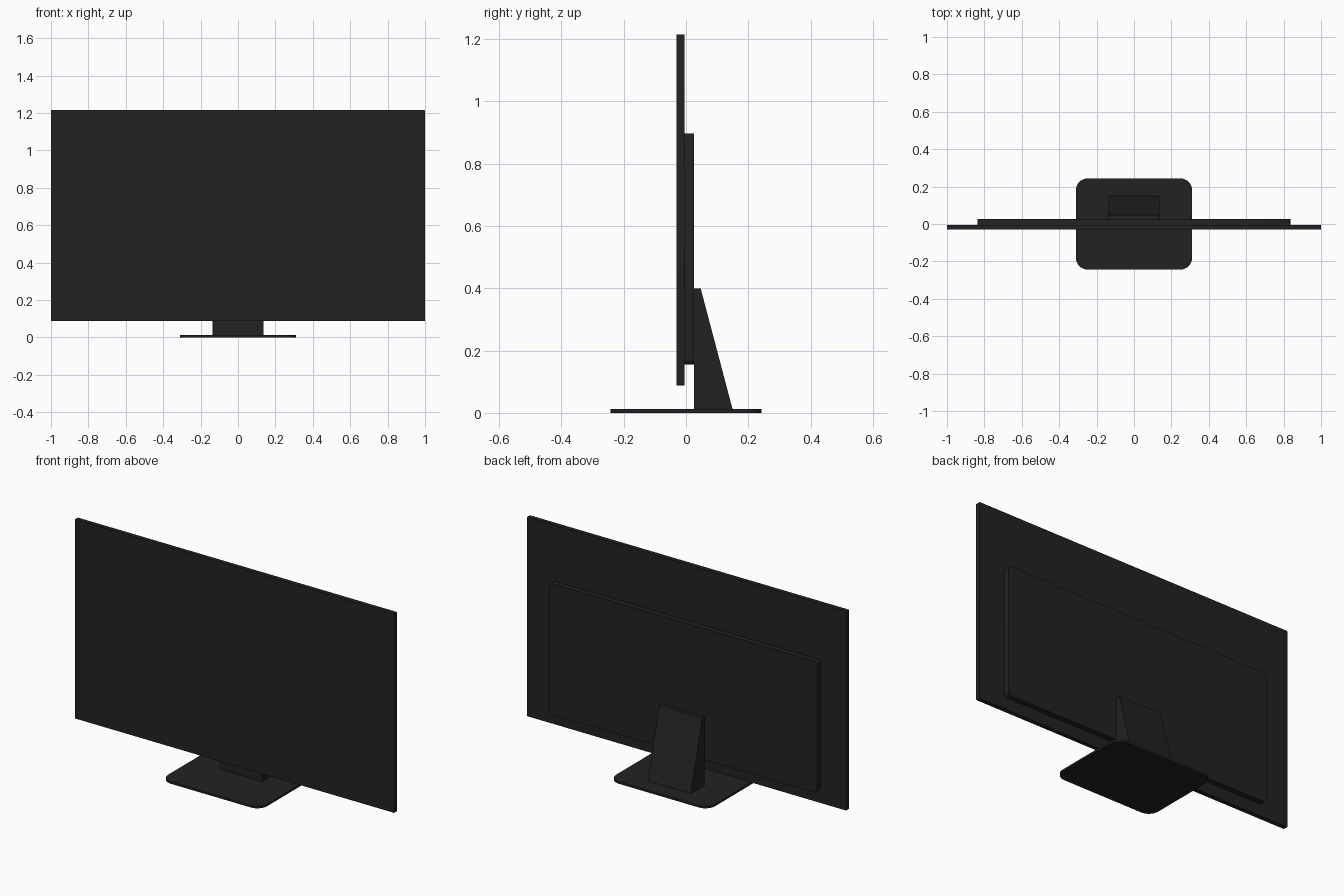
import bpy
import bmesh
from mathutils import Vector

cube = bpy.data.objects.get("Cube")
if cube:
    bpy.data.objects.remove(cube, do_unlink=True)


def make_material(name, colour):
    mat = bpy.data.materials.new(name)
    mat.use_nodes = True
    mat.diffuse_color = colour
    bsdf = mat.node_tree.nodes["Principled BSDF"]
    bsdf.inputs["Base Color"].default_value = colour
    bsdf.inputs["Roughness"].default_value = 0.6
    return mat


black = make_material("matte_black", (0.016, 0.016, 0.016, 1))


def add_prism(name, outline, offset, radius=0.0, segments=6):
    """Extrude a flat outline, round the edges along the extrusion, add it to the scene."""
    bm = bmesh.new()
    face = bm.faces.new([bm.verts.new(p) for p in outline])
    offset = Vector(offset)
    extruded = bmesh.ops.extrude_face_region(bm, geom=[face], use_keep_orig=True)
    moved = [v for v in extruded["geom"] if isinstance(v, bmesh.types.BMVert)]
    bmesh.ops.translate(bm, vec=offset, verts=moved)
    if radius:
        direction = offset.normalized()
        corners = [e for e in bm.edges
                   if abs((e.verts[1].co - e.verts[0].co).normalized().dot(direction)) > 0.99]
        bmesh.ops.bevel(bm, geom=corners, offset=radius, segments=segments,
                        profile=0.5, affect='EDGES')
    bmesh.ops.recalc_face_normals(bm, faces=bm.faces)
    mesh = bpy.data.meshes.new(name)
    bm.to_mesh(mesh)
    bm.free()
    mesh.materials.append(black)
    obj = bpy.data.objects.new(name, mesh)
    bpy.context.collection.objects.link(obj)
    bpy.ops.object.select_all(action='DESELECT')
    obj.select_set(True)
    bpy.context.view_layer.objects.active = obj
    bpy.ops.object.shade_smooth_by_angle()
    return obj


def upright_slab(name, half_width, bottom, top, front, back, radius):
    outline = [(-half_width, front, bottom), (half_width, front, bottom),
               (half_width, front, top), (-half_width, front, top)]
    return add_prism(name, outline, (0, back - front, 0), radius)


# Thin display panel and the raised housing behind it
upright_slab("screen_panel", 1.0, 0.088, 1.215, -0.03, -0.005, 0.003)
upright_slab("rear_housing", 0.838, 0.155, 0.897, -0.005, 0.026, 0.02)

# Wedge-shaped stand neck, sloping at the back
neck_width = 0.27
neck_profile = [(0.026, 0.01), (0.15, 0.01), (0.047, 0.4), (0.026, 0.4)]
add_prism("stand_neck", [(-neck_width / 2, y, z) for y, z in neck_profile],
          (neck_width, 0, 0))

# Flat base plate with rounded corners
base_x, base_y = 0.31, 0.243
add_prism("stand_base", [(-base_x, -base_y, 0), (base_x, -base_y, 0),
                         (base_x, base_y, 0), (-base_x, base_y, 0)],
          (0, 0, 0.012), 0.06, 8)
